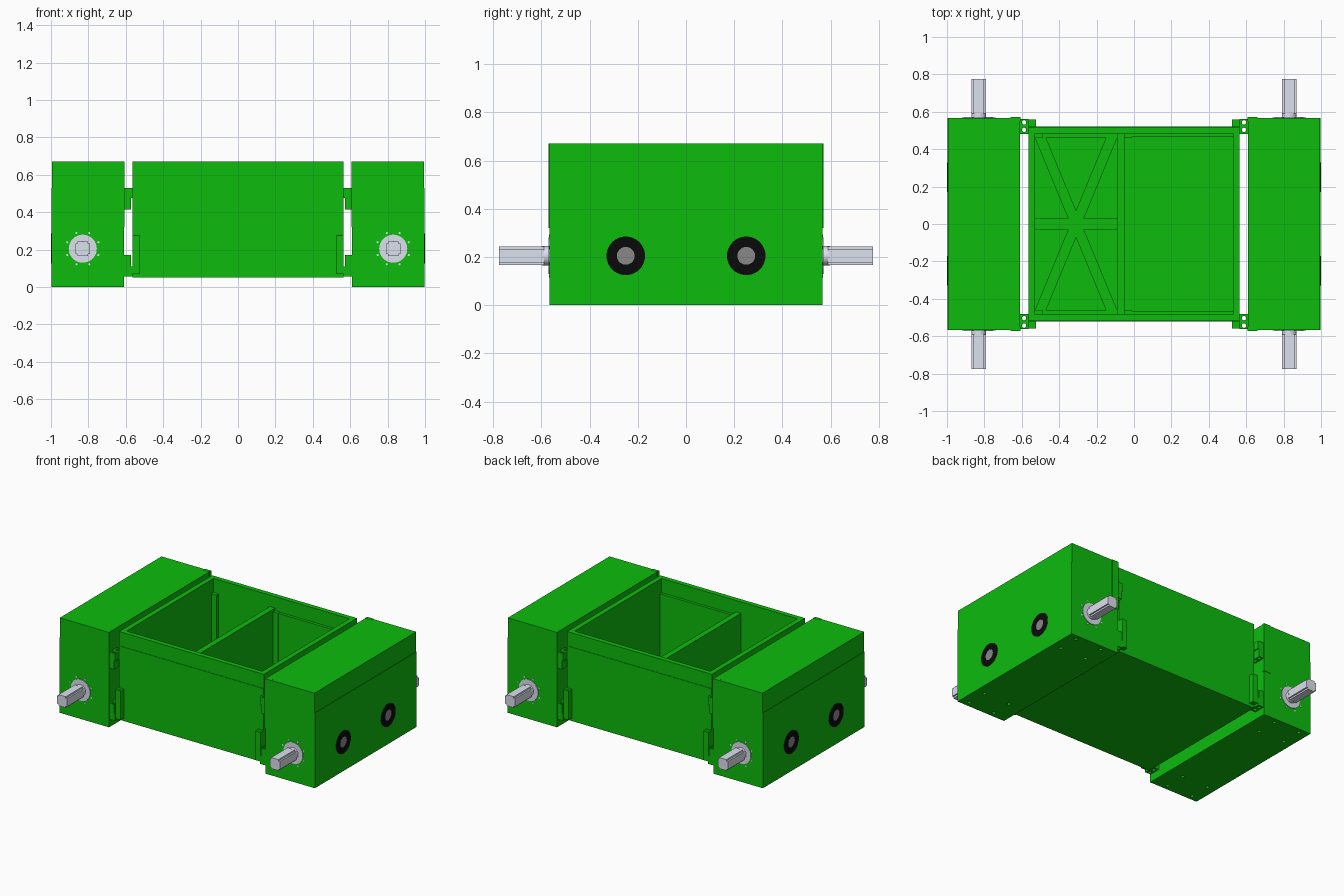
import bpy, bmesh, math
from mathutils import Matrix, Vector

if "Cube" in bpy.data.objects:
    bpy.data.objects.remove(bpy.data.objects["Cube"])


def material(name, rgb):
    m = bpy.data.materials.new(name)
    m.diffuse_color = (*rgb, 1)
    m.use_nodes = True
    m.node_tree.nodes["Principled BSDF"].inputs["Base Color"].default_value = m.diffuse_color
    return m


GREEN = material("green", (0.004, 0.50, 0.004))
STEEL = material("steel", (0.72, 0.75, 0.85))
BLACK = material("black", (0.003, 0.003, 0.003))
GREY = material("grey", (0.25, 0.25, 0.25))


def add_box(bm, x0, x1, y0, y1, z0, z1):
    size = Matrix.Diagonal((x1 - x0, y1 - y0, z1 - z0, 1))
    mid = Matrix.Translation(((x0 + x1) / 2, (y0 + y1) / 2, (z0 + z1) / 2))
    bmesh.ops.create_cube(bm, size=1, matrix=mid @ size)


def add_cyl(bm, a, b, r, n=32):
    a, b = Vector(a), Vector(b)
    rot = (b - a).to_track_quat('Z', 'Y').to_matrix().to_4x4()
    bmesh.ops.create_cone(bm, cap_ends=True, segments=n, radius1=r, radius2=r,
                          depth=(b - a).length,
                          matrix=Matrix.Translation((a + b) / 2) @ rot)


def add_prism(bm, pts, offset):
    f = bm.faces.new([bm.verts.new(p) for p in pts])
    r = bmesh.ops.extrude_face_region(bm, geom=[f])
    vs = [g for g in r['geom'] if isinstance(g, bmesh.types.BMVert)]
    bmesh.ops.translate(bm, verts=vs, vec=offset)


def make(name, mat, boxes=(), cyls=(), prisms=(), mirror="", cutter=None, smooth=False):
    bm = bmesh.new()
    for b in boxes:
        add_box(bm, *b)
    for c in cyls:
        add_cyl(bm, *c)
    for p in prisms:
        add_prism(bm, *p)
    bmesh.ops.recalc_face_normals(bm, faces=bm.faces)
    me = bpy.data.meshes.new(name)
    bm.to_mesh(me)
    bm.free()
    ob = bpy.data.objects.new(name, me)
    bpy.context.collection.objects.link(ob)
    if mat:
        me.materials.append(mat)
    else:
        ob.hide_render = True
        ob.hide_viewport = True
    if cutter:
        mod = ob.modifiers.new("cut", 'BOOLEAN')
        mod.object = cutter
        mod.operation = 'DIFFERENCE'
        mod.solver = 'EXACT'
    if mirror:
        mod = ob.modifiers.new("mirror", 'MIRROR')
        mod.use_axis = ('X' in mirror, 'Y' in mirror, False)
        mod.use_mirror_merge = False
    if smooth:
        bpy.ops.object.select_all(action='DESELECT')
        bpy.context.view_layer.objects.active = ob
        ob.select_set(True)
        bpy.ops.object.shade_smooth_by_angle(angle=math.radians(35))
    return ob


# Side housings: base with screw holes underneath, and a lid set in slightly
hole_cut = make("screw_hole_cutter", None, mirror="Y", cyls=[
    ((x, y, -0.02), (x, y, 0.03), 0.012, 16) for x in (0.725, 0.93) for y in (0.38, 0.53)])
make("side_housing", GREEN, [(0.61, 0.997, -0.567, 0.567, 0, 0.53)], mirror="X", cutter=hole_cut)
make("side_housing_lid", GREEN, [(0.61, 0.994, -0.567, 0.567, 0.53, 0.67)], mirror="X")
make("side_housing_strap", GREEN, [(0.608, 0.66, 0.55, 0.571, 0.32, 0.671)], mirror="XY")

# Central tray: open box with a top rim
tray_cut = make("tray_cutter", None, [(-0.53, 0.53, -0.485, 0.485, 0.08, 0.8)])
make("tray_body", GREEN, [(-0.565, 0.565, -0.522, 0.522, 0.05, 0.57)], cutter=tray_cut)
make("tray_rim", GREEN, [(-0.565, 0.565, -0.519, 0.519, 0.57, 0.67)], cutter=tray_cut)
make("tray_divider", GREEN, [(-0.09, -0.05, -0.485, 0.485, 0.08, 0.59)])
make("tray_ledge", GREEN, [(-0.05, 0.53, 0.465, 0.485, 0.08, 0.57)], mirror="Y")
make("tray_corner_post", GREEN, [(x, x + 0.04, 0.461, 0.485, 0.08, 0.572)
                                 for x in (-0.53, -0.05)], mirror="Y")

# Cross-bracing on the left compartment floor
z = 0.08
braces = []
for s in (1, -1):
    pts = [(-0.22, 0.46), (-0.16, 0.46), (0.22, -0.46), (0.16, -0.46)]
    braces.append(([(-0.31 + s * x, y, z) for x, y in pts], (0, 0, 0.03)))
make("floor_braces", GREEN, prisms=braces, boxes=[
    (-0.53, -0.09, -0.03, 0.03, z, 0.109),
    (-0.53, -0.09, 0.46, 0.485, z, 0.111), (-0.53, -0.09, -0.485, -0.46, z, 0.111)])

# Corner hinges, drilled vertically
pin_cut = make("hinge_pin_cutter", None, cyls=[
    ((0.588, y, 0), (0.588, y, 0.6), 0.012, 16) for y in (0.503, 0.543)])
make("upper_hinge", GREEN, [(0.565, 0.61, 0.48, 0.562, 0.475, 0.53)],
     mirror="XY", cutter=pin_cut)
make("upper_hinge_lug", GREEN, [(0.573, 0.61, 0.48, 0.562, 0.415, 0.475)],
     mirror="XY", cutter=pin_cut)
make("lower_hinge", GREEN, [(0.565, 0.61, 0.48, 0.562, 0.055, 0.11)],
     mirror="XY", cutter=pin_cut)
make("lower_hinge_lug", GREEN, [(0.573, 0.61, 0.48, 0.562, 0.11, 0.17)],
     mirror="XY", cutter=pin_cut)
make("tray_bracket", GREEN, [(0.525, 0.565, 0.515, 0.558, 0.07, 0.275)], mirror="XY")
make("bracket_bolt", GREEN, cyls=[((0.545, 0.54, 0.27), (0.545, 0.54, 0.277), 0.009, 12)],
     mirror="XY")

# Axles: flange, round collar, notched square shaft, ring of screws
AX, AZ = 0.83, 0.205
make("axle_flange", STEEL, cyls=[((AX, 0.55, AZ), (AX, 0.571, AZ), 0.075, 40)],
     mirror="XY", smooth=True)
make("axle_collar", STEEL, cyls=[((AX, 0.56, AZ), (AX, 0.597, AZ), 0.04, 32)],
     mirror="XY", smooth=True)
h, n = 0.039, 0.028
quarter = [(h, -n), (h, n), (n, n)]
section = []
for k in range(4):
    c, s = (1, 0, -1, 0)[k], (0, 1, 0, -1)[k]
    section += [(AX + c * x - s * y, 0.59, AZ + s * x + c * y) for x, y in quarter]
make("axle_shaft", STEEL, prisms=[(section, (0, 0.185, 0))], mirror="XY")
ring = [(AX + 0.09 * math.cos(t), AZ + 0.09 * math.sin(t))
        for t in (math.pi * (i + 0.5) / 4 for i in range(8))]
make("flange_screws", STEEL, mirror="XY",
     cyls=[((x, 0.56, q), (x, 0.569, q), 0.006, 10) for x, q in ring])

# Round end ports: black ring with grey recessed centre
port_cut = make("port_cutter", None, cyls=[((0.98, 0.25, AZ), (1.02, 0.25, AZ), 0.037, 32)])
make("port_ring", BLACK, cyls=[((0.985, 0.25, AZ), (1.0, 0.25, AZ), 0.08, 40)],
     mirror="XY", cutter=port_cut, smooth=True)
make("port_centre", GREY, cyls=[((0.985, 0.25, AZ), (0.9985, 0.25, AZ), 0.037, 32)],
     mirror="XY", smooth=True)
